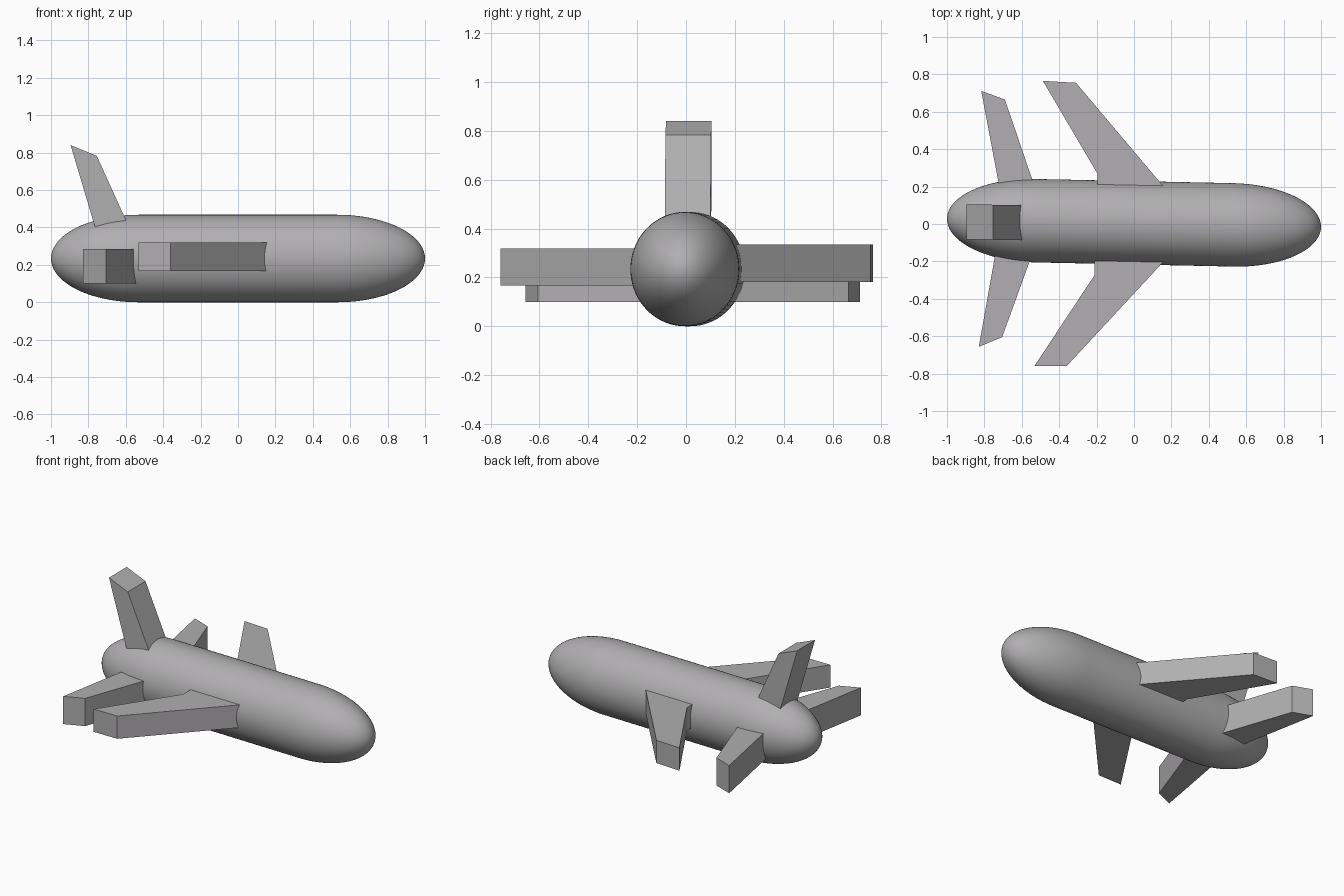
import bpy, bmesh, math
from mathutils import Matrix, Vector

if "Cube" in bpy.data.objects:
    bpy.data.objects.remove(bpy.data.objects["Cube"])

grey = bpy.data.materials.new("plain grey")
grey.diffuse_color = (0.44, 0.43, 0.44, 1)
grey.use_nodes = True
grey.node_tree.nodes["Principled BSDF"].inputs["Base Color"].default_value = grey.diffuse_color

ZC, RY, RZ = 0.234, 0.223, 0.234     # body axis height and radii
HALF, CAP = 0.53, 0.47               # straight half length, end cap length


def finish(name, bm):
    bmesh.ops.recalc_face_normals(bm, faces=bm.faces)
    me = bpy.data.meshes.new(name)
    bm.to_mesh(me)
    bm.free()
    me.materials.append(grey)
    ob = bpy.data.objects.new(name, me)
    bpy.context.collection.objects.link(ob)
    return ob


# Fuselage: capsule profile spun about x, slightly yawed
def fuselage():
    bm = bmesh.new()
    n = 20
    arc = [(HALF + CAP * math.cos(a), math.sin(a))
           for a in (math.pi / 2 * i / n for i in range(n + 1))]
    prof = arc + [(-x, r) for x, r in reversed(arc)]
    vs = [bm.verts.new((x, 0, r)) for x, r in prof]
    edges = [bm.edges.new(p) for p in zip(vs, vs[1:])]
    bmesh.ops.spin(bm, geom=vs + edges, cent=(0, 0, 0), axis=(1, 0, 0),
                   angle=2 * math.pi, steps=72, use_duplicate=False)
    bmesh.ops.remove_doubles(bm, verts=bm.verts, dist=1e-4)
    for v in bm.verts:
        v.co = Vector((v.co.x, v.co.y * RY + 0.0065 - 0.021 * v.co.x, v.co.z * RZ + ZC))
    for f in bm.faces:
        f.smooth = True
    return finish("fuselage", bm)


body = fuselage()


# Flat-sided slab from an outline, extruded and trimmed where it meets the body
def slab(name, outline, depth):
    bm = bmesh.new()
    face = bm.faces.new([bm.verts.new(p) for p in outline])
    top = bmesh.ops.extrude_face_region(bm, geom=[face], use_keep_orig=True)["geom"]
    bmesh.ops.translate(bm, vec=depth, verts=[g for g in top if isinstance(g, bmesh.types.BMVert)])
    ob = finish(name, bm)
    mod = ob.modifiers.new("trim", 'BOOLEAN')
    mod.operation, mod.solver, mod.object = 'DIFFERENCE', 'EXACT', body
    return ob


def plan(pts, z):
    return [(x, y, z) for x, y in pts]


# Main wings
slab("left_wing", plan([(0.23, 0.115), (-0.31, 0.755), (-0.487, 0.765),
                        (-0.195, 0.268), (-0.195, 0.115)], 0.182), (0, 0, 0.153))
slab("right_wing", plan([(0.24, -0.113), (-0.36, -0.76), (-0.533, -0.76),
                         (-0.212, -0.275), (-0.212, -0.113)], 0.167), (0, 0, 0.152))

# Tailplanes
slab("left_tailplane", plan([(-0.507, 0.13), (-0.69, 0.665), (-0.817, 0.712),
                             (-0.707, 0.13)], 0.1), (0, 0, 0.185))
slab("right_tailplane", plan([(-0.52, -0.095), (-0.705, -0.605), (-0.83, -0.657),
                              (-0.73, -0.095)], 0.1), (0, 0, 0.185))

# Upright tail fin
fin = [(-0.545, 0.32), (-0.755, 0.783), (-0.895, 0.84), (-0.74, 0.32)]
slab("tail_fin", [(x, -0.097 - 0.017 * x, z) for x, z in fin], (0, 0.187, 0))
